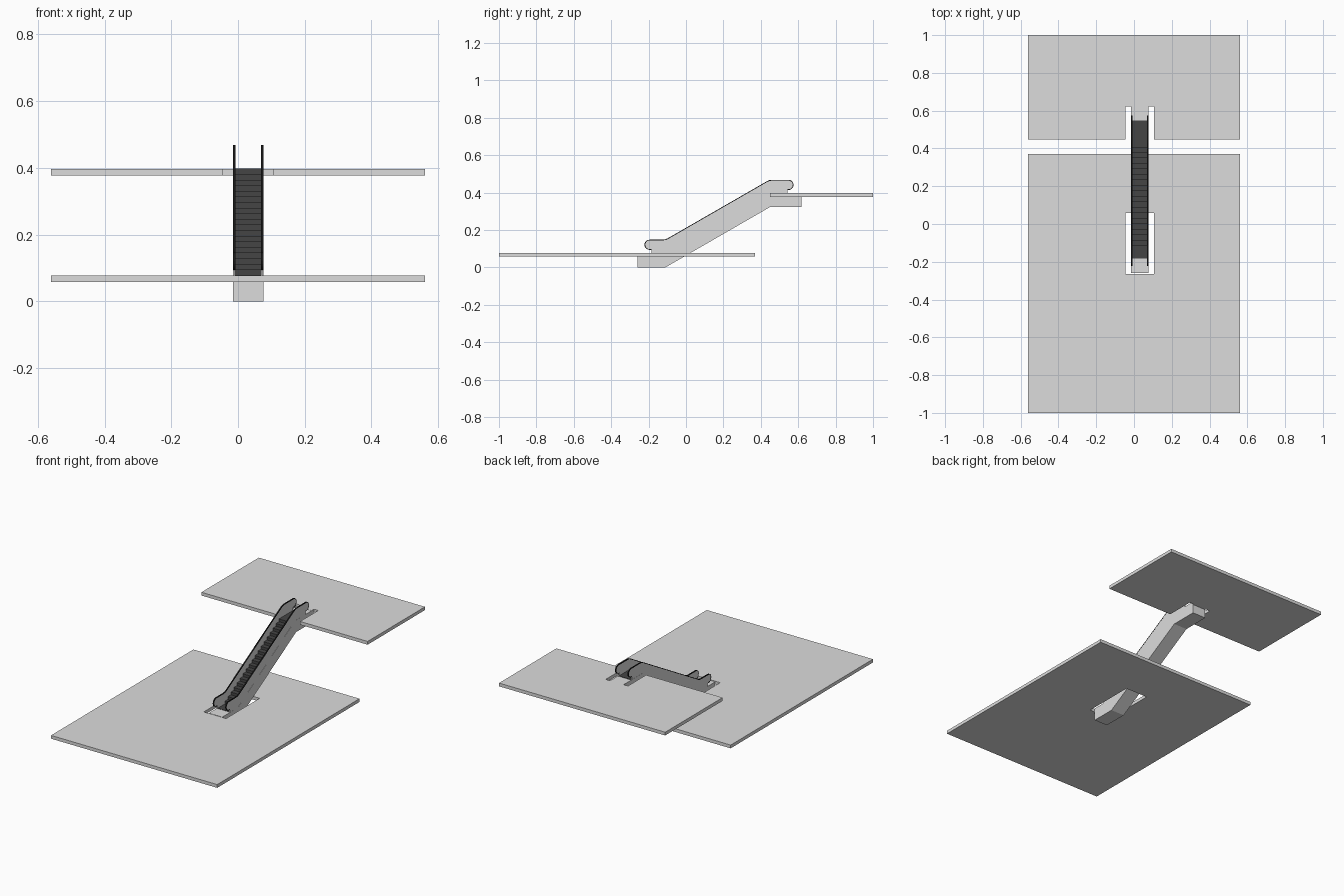
import bpy, bmesh, math
from mathutils import Vector

if "Cube" in bpy.data.objects:
    bpy.data.objects.remove(bpy.data.objects["Cube"])


def material(name, v):
    m = bpy.data.materials.new(name)
    m.diffuse_color = (v, v, v, 1)
    m.use_nodes = True
    m.node_tree.nodes["Principled BSDF"].inputs["Base Color"].default_value = m.diffuse_color
    return m


GREY = material("light_grey", 0.72)
STEP = material("step_dark_grey", 0.06)
RUBBER = material("rubber_black", 0.01)


def finish(bm, name, mat):
    bmesh.ops.recalc_face_normals(bm, faces=bm.faces)
    me = bpy.data.meshes.new(name)
    bm.to_mesh(me)
    bm.free()
    me.materials.append(mat)
    ob = bpy.data.objects.new(name, me)
    bpy.context.collection.objects.link(ob)
    return ob


def extrude(bm, vec):
    r = bmesh.ops.extrude_face_region(bm, geom=bm.faces[:])
    bmesh.ops.translate(bm, vec=vec, verts=[g for g in r["geom"] if isinstance(g, bmesh.types.BMVert)])


def prism(name, pts, vec, mat):
    """Extrude a closed 3D outline along a vector."""
    bm = bmesh.new()
    bm.faces.new([bm.verts.new(p) for p in pts])
    extrude(bm, vec)
    return finish(bm, name, mat)


def side_prism(name, yz, x0, x1, mat):
    return prism(name, [(x0, y, z) for y, z in yz], (x1 - x0, 0, 0), mat)


def inset(path, t):
    """Move an open yz path to its right-hand side."""
    out = []
    for i, p in enumerate(path):
        d = (Vector(path[min(i + 1, len(path) - 1)]) - Vector(path[max(i - 1, 0)])).normalized()
        out.append((p[0] + d.y * t, p[1] - d.x * t))
    return out


def ribbon(name, outer, inner, x0, x1, mat):
    """Rectangular strip between two matching yz paths."""
    bm = bmesh.new()
    rings = [[bm.verts.new(c) for c in ((x0, *q), (x1, *q), (x1, *r), (x0, *r))]
             for q, r in zip(outer, inner)]
    for a, b in zip(rings, rings[1:]):
        for k in range(4):
            bm.faces.new((a[k], a[(k + 1) % 4], b[(k + 1) % 4], b[k]))
    bm.faces.new(rings[0])
    bm.faces.new(rings[-1])
    return finish(bm, name, mat)


LOW, HIGH = 0.078, 0.397
HX0, HX1 = -0.045, 0.105      # floor opening
TX0, TX1 = -0.015, 0.076      # escalator width

# lower floor with rectangular opening
floor = bmesh.new()
xs, ys = (-0.56, HX0, HX1, 0.56), (-1, -0.265, 0.058, 0.37)
grid = [[floor.verts.new((x, y, LOW - 0.02)) for x in xs] for y in ys]
for j in range(3):
    for i in range(3):
        if (i, j) != (1, 1):
            floor.faces.new((grid[j][i], grid[j][i + 1], grid[j + 1][i + 1], grid[j + 1][i]))
extrude(floor, (0, 0, 0.02))
bmesh.ops.dissolve_limit(floor, angle_limit=0.01, verts=floor.verts[:], edges=floor.edges[:])
finish(floor, "lower_floor", GREY)

# upper floor with a slot on each side of the landing
upper = [(-0.56, 0.448), (HX0, 0.448), (HX0, 0.623), (TX0, 0.623), (TX0, 0.6),
         (TX1, 0.6), (TX1, 0.623), (HX1, 0.623), (HX1, 0.448), (0.56, 0.448), (0.56, 1), (-0.56, 1)]
prism("upper_floor", [(x, y, HIGH - 0.02) for x, y in upper], (0, 0, 0.02), GREY)

# truss body
side_prism("truss", [(-0.26, 0), (-0.11, 0), (0.45, 0.323), (0.617, 0.323), (0.617, HIGH - 0.001),
                     (0.44, HIGH - 0.001), (-0.11, LOW - 0.001), (-0.26, LOW - 0.001)], TX0, TX1, GREY)

# moving steps, with flat runs at both landings
N = 19
Y0, Y1 = -0.115, 0.435
run, rise = (Y1 - Y0) / N, (HIGH - LOW) / N
saw = [(-0.183, LOW - 0.01), (-0.183, LOW + 0.001)]
for i in range(N):
    y, z = Y0 + i * run, LOW + 0.001 + i * rise
    saw += [(y, z), (y, z + rise)]
saw += [(0.547, HIGH + 0.001), (0.547, HIGH - 0.01), (Y1 + 0.01, HIGH - 0.01), (Y0 + 0.01, LOW - 0.01)]
side_prism("steps", saw, TX0 + 0.004, TX1 - 0.004, STEP)

# handrail path around the balustrade edge
R = 0.027


def arc(cy, cz, a0, a1, n=10):
    angles = [math.radians(a0 + (a1 - a0) * k / n) for k in range(n + 1)]
    return [(cy + R * math.cos(a), cz + R * math.sin(a)) for a in angles]


path = [(-0.185, 0.094)] + arc(-0.195, 0.121, 270, 90)
path += [(-0.125, 0.148), (-0.11, 0.150), (-0.095, 0.157), (0.43, 0.459), (0.445, 0.466), (0.46, 0.468)]
path += arc(0.548, 0.441, 90, -90) + [(0.542, 0.414)]
panel = inset(path, 0.002) + [(0.542, HIGH - 0.01), (0.45, HIGH - 0.01), (-0.1, LOW - 0.01), (-0.185, LOW - 0.01)]

# balustrades and handrails
for side, x in (("left", TX0), ("right", TX1 - 0.007)):
    side_prism(side + "_balustrade", panel, x + 0.0005, x + 0.0065, GREY)
    ribbon(side + "_handrail", path, inset(path, 0.004), x, x + 0.007, RUBBER)
